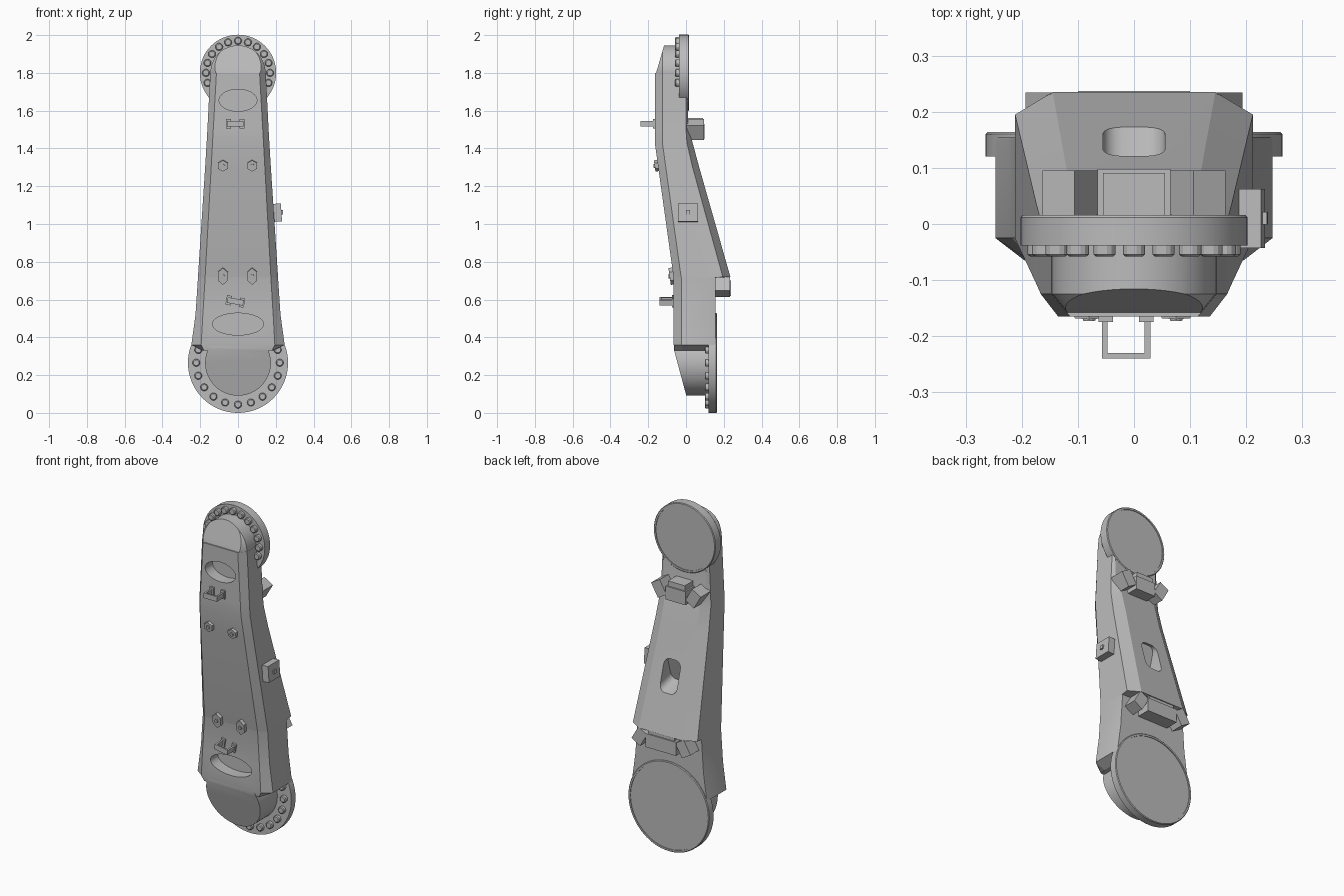
import bpy, bmesh, math
from mathutils import Matrix, Vector

old = bpy.data.objects.get("Cube")
if old:
    bpy.data.objects.remove(old, do_unlink=True)

grey = bpy.data.materials.new("plain grey")
grey.use_nodes = True
GREY = (0.5, 0.5, 0.5, 1)
grey.diffuse_color = GREY
grey.node_tree.nodes["Principled BSDF"].inputs["Base Color"].default_value = GREY


def finish(name, bm, smooth=True):
    bmesh.ops.recalc_face_normals(bm, faces=bm.faces)
    mesh = bpy.data.meshes.new(name)
    bm.to_mesh(mesh)
    bm.free()
    mesh.materials.append(grey)
    ob = bpy.data.objects.new(name, mesh)
    bpy.context.collection.objects.link(ob)
    bpy.ops.object.select_all(action='DESELECT')
    ob.select_set(True)
    bpy.context.view_layer.objects.active = ob
    if smooth:
        bpy.ops.object.shade_smooth_by_angle(angle=math.radians(25))
    return ob


def loft(bm, rings):
    """Skin a list of equal-length point rings and cap both ends."""
    rows = [[bm.verts.new(p) for p in ring] for ring in rings]
    n = len(rows[0])
    for a, b in zip(rows, rows[1:]):
        for i in range(n):
            j = (i + 1) % n
            bm.faces.new((a[i], a[j], b[j], b[i]))
    bm.faces.new(rows[0])
    bm.faces.new(rows[-1])


def turned(bm, profile, z, x=0.0, n=48, sx=1.0, sz=1.0, start=0.0):
    """Stack of circles along y; profile holds (y, radius) pairs."""
    angles = [start + math.tau * i / n for i in range(n)]
    loft(bm, [[(x + sx * r * math.cos(a), y, z + sz * r * math.sin(a)) for a in angles]
              for y, r in profile])


def box(bm, centre, size, tilt=Matrix()):
    m = Matrix.Translation(centre) @ tilt @ Matrix.Diagonal((*size, 1))
    bmesh.ops.create_cube(bm, size=1, matrix=m)


def trim(bm, point, normal):
    """Slice off everything on the normal's side and close the cut."""
    geom = bm.verts[:] + bm.edges[:] + bm.faces[:]
    cut = bmesh.ops.bisect_plane(bm, geom=geom, plane_co=point, plane_no=normal,
                                 clear_outer=True)["geom_cut"]
    bmesh.ops.edgeloop_fill(bm, edges=[e for e in cut if isinstance(e, bmesh.types.BMEdge)])


def carve(target, cutter):
    cutter.hide_render = True
    mod = target.modifiers.new("pocket", 'BOOLEAN')
    mod.operation, mod.object, mod.solver = 'DIFFERENCE', cutter, 'EXACT'
    bpy.context.view_layer.objects.active = target
    bpy.ops.object.modifier_apply(modifier=mod.name)
    bpy.data.objects.remove(cutter, do_unlink=True)


# Main arm: height, front y, front half width, outer half width, side end y, back y, back half width
stations = [
    (0.33, -0.060, 0.180, 0.190, 0.12, 0.155, 0.190),
    (0.36, -0.065, 0.195, 0.247, 0.15, 0.155, 0.245),
    (0.52, -0.065, 0.186, 0.225, 0.15, 0.155, 0.223),
    (0.715, -0.065, 0.174, 0.212, 0.15, 0.155, 0.210),
    (0.72, -0.066, 0.174, 0.212, 0.195, 0.235, 0.145),
    (1.30, -0.147, 0.142, 0.174, 0.035, 0.070, 0.115),
    (1.43, -0.165, 0.135, 0.166, 0.005, 0.035, 0.115),
    (1.50, -0.165, 0.131, 0.162, 0.000, 0.012, 0.140),
    (1.80, -0.165, 0.114, 0.147, 0.000, 0.010, 0.140)]
rings = []
for z, yf, wf, wo, ys, yb, wb in stations:
    half = [(wf, yf), (wo, yf + 0.04), (wo, ys), (wb, yb)]
    rings.append([(x, y, z) for x, y in half] + [(-x, y, z) for x, y in reversed(half)])
bm = bmesh.new()
loft(bm, rings)
arm = finish("arm_body", bm)

# Oval pockets in the front
for z, y, rx in ((1.655, -0.165, 0.1), (0.47, -0.065, 0.135)):
    bm = bmesh.new()
    turned(bm, [(y - 0.05, 1), (y + 0.07, 1)], z, sx=rx, sz=0.058)
    carve(arm, finish("pocket_cutter", bm))

# Rounded slot in the sloped back
bm = bmesh.new()
box(bm, (0, 0.145, 1.03), (0.11, 0.14, 0.16), Matrix.Rotation(math.radians(16), 4, 'X').inverted())
long_edges = [e for e in bm.edges
              if abs((e.verts[0].co - e.verts[1].co).normalized().y) > 0.9]
bmesh.ops.bevel(bm, geom=long_edges, offset=0.035, segments=4, profile=0.5, affect='EDGES')
carve(arm, finish("slot_cutter", bm))
bpy.ops.object.select_all(action='DESELECT')
arm.select_set(True)
bpy.ops.object.shade_smooth_by_angle(angle=math.radians(25))

# Rounded ends with sloping fronts
bm = bmesh.new()
turned(bm, [(-0.164, 0.114), (-0.125, 0.146), (0, 0.146)], 1.8)
trim(bm, (0, -0.164, 1.78), Vector((0, -0.96, 0.28)))
trim(bm, (0, 0, 1.77), (0, 0, -1))
finish("upper_dome", bm)
bm = bmesh.new()
turned(bm, [(-0.064, 0.174), (0.13, 0.174)], 0.265)
trim(bm, (0, -0.064, 0.335), Vector((0, -0.965, -0.26)))
trim(bm, (0, 0, 0.37), (0, 0, 1))
finish("lower_dome", bm)

# Round flanges with a shallow recessed back, and their bolt rings
for name, z, r, y0, y1, ring_r, first in (
        ("upper", 1.8, 0.202, -0.038, 0.016, 0.17, -18),
        ("lower", 0.265, 0.265, 0.12, 0.164, 0.221, 162)):
    bm = bmesh.new()
    turned(bm, [(y0, r), (y1 - 0.004, r), (y1, r - 0.004),
                (y1, r - 0.014), (y1 - 0.004, r - 0.014)], z, n=64)
    finish(name + "_flange", bm)
    bm = bmesh.new()
    for i in range(13):
        a = math.radians(first + 18 * i)
        turned(bm, [(y0 - 0.02, 0.015), (y0 - 0.016, 0.02), (y0 + 0.005, 0.02)],
               z + ring_r * math.sin(a), ring_r * math.cos(a), n=14)
    finish(name + "_bolts", bm)

# Hexagonal nuts on the sloped front
slope = Matrix.Rotation(math.radians(8), 4, 'X')
for name, y, z, stretch in (("upper", -0.146, 1.31, 1.0), ("lower", -0.067, 0.725, 1.5)):
    bm = bmesh.new()
    for x in (-0.08, 0.075):
        turned(bm, [(-0.02, 0.03), (0.02, 0.03)], 0, x, n=6, sz=stretch, start=math.pi / 6)
        turned(bm, [(-0.026, 0.011), (0, 0.011)], 0, x, n=12)
    bm.transform(Matrix.Translation((0, y, z)) @ slope)
    finish(name + "_nuts", bm)

# U-shaped handles
for name, y, z, turn in (("upper", -0.165, 1.53, 0), ("lower", -0.065, 0.59, 10)):
    bm = bmesh.new()
    for s in (-1, 1):
        box(bm, (s * 0.038, -0.037, 0), (0.01, 0.076, 0.03))
        box(bm, (s * 0.036, -0.002, 0), (0.026, 0.016, 0.05))
    box(bm, (0, -0.07, 0), (0.086, 0.01, 0.03))
    bm.transform(Matrix.Translation((-0.014, y, z)) @ Matrix.Rotation(math.radians(turn), 4, 'Y'))
    finish(name + "_handle", bm, False)

# Plate on the left side
bm = bmesh.new()
box(bm, (0, 0, 0), (0.05, 0.105, 0.095))
box(bm, (0.027, 0, 0), (0.012, 0.022, 0.022))
bm.transform(Matrix.Translation((0.205, 0.01, 1.06)) @ Matrix.Rotation(math.radians(-4), 4, 'Y'))
finish("side_plate", bm, False)

# Back clamps: a centre bar flanked by two tilted blocks
for name, z, y0, y1, mid, out, tilt in (("upper", 1.5, 0.0, 0.098, 0.065, 0.112, 30),
                                        ("lower", 0.67, 0.14, 0.237, 0.1, 0.143, -30)):
    bm = bmesh.new()
    yc, depth = (y0 + y1) / 2, y1 - y0
    box(bm, (0, yc, z - 0.01), (2 * mid, depth, 0.08))
    box(bm, (0, yc, z + 0.02), (mid * 1.7, depth - 0.015, 0.08))
    for s in (-1, 1):
        box(bm, (s * out, yc, z), (0.065, depth - 0.006, 0.09),
            Matrix.Rotation(math.radians(s * tilt), 4, 'Y'))
    finish(name + "_clamp", bm, False)
